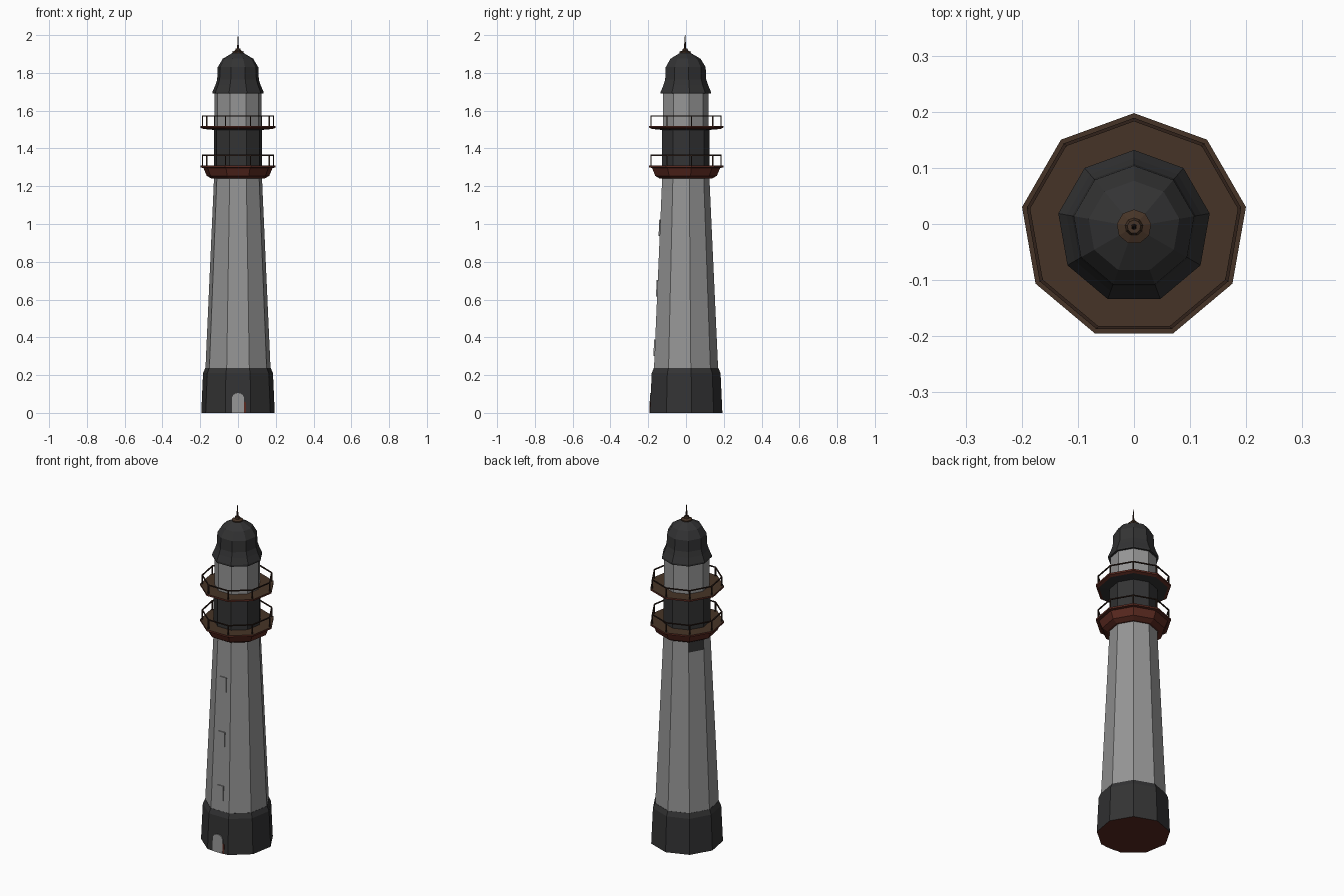
import bpy, bmesh, math
from mathutils import Vector

if "Cube" in bpy.data.objects:
    bpy.data.objects.remove(bpy.data.objects["Cube"])

N = 9          # sides of the tower
CY = -0.005    # axis offset so the bounding box is centred


def material(name, rgb):
    m = bpy.data.materials.new(name)
    m.diffuse_color = (*rgb, 1)
    m.use_nodes = True
    m.node_tree.nodes["Principled BSDF"].inputs["Base Color"].default_value = m.diffuse_color
    return m


GREY = material("pale grey", (0.30, 0.30, 0.30))
DARK = material("charcoal", (0.033, 0.033, 0.034))
RED = material("red brown", (0.10, 0.022, 0.014))
DECK = material("deck brown", (0.062, 0.034, 0.020))
RAIL = material("rail brown black", (0.03, 0.015, 0.01))


def finish(name, bm, mats, rule=None):
    bmesh.ops.recalc_face_normals(bm, faces=bm.faces[:])
    bm.normal_update()
    if rule:
        for f in bm.faces:
            f.material_index = rule(f)
    me = bpy.data.meshes.new(name)
    bm.to_mesh(me)
    bm.free()
    for m in mats:
        me.materials.append(m)
    ob = bpy.data.objects.new(name, me)
    bpy.context.collection.objects.link(ob)
    return ob


def corner(r, i, z, n=N):
    a = math.pi / 2 + 2 * math.pi * i / n
    return Vector((r * math.cos(a), CY + r * math.sin(a), z))


def lathe(name, profile, mats, rule=None, n=N):
    """Closed faceted body from (radius, height) pairs, bottom to top."""
    bm = bmesh.new()
    rings = [[bm.verts.new(corner(r, i, z, n)) for i in range(n)] for r, z in profile]
    for a, b in zip(rings, rings[1:]):
        for i in range(n):
            j = (i + 1) % n
            bm.faces.new((a[i], a[j], b[j], b[i]))
    bm.faces.new(rings[0])
    bm.faces.new(rings[-1])
    return finish(name, bm, mats, rule)


def wall_y(z):
    """Depth of the front wall at height z."""
    if z < 0.21:
        r = 0.1975 - 0.0095 * z / 0.21
    else:
        r = 0.175 - 0.046 * (z - 0.235) / 1.005
    return CY - r * math.cos(math.pi / N)


def plate(name, outline, mat, out=0.004):
    """Thin panel following the sloping front wall."""
    bm = bmesh.new()
    f = [bm.verts.new((x, wall_y(z) - out, z)) for x, z in outline]
    b = [bm.verts.new((x, wall_y(z) + 0.003, z)) for x, z in outline]
    bm.faces.new(f)
    bm.faces.new(b)
    for i in range(len(f)):
        j = (i + 1) % len(f)
        bm.faces.new((f[i], f[j], b[j], b[i]))
    finish(name, bm, [mat])


def bar(bm, p, q, t=0.003):
    """Square bar between two points."""
    d = (q - p).normalized()
    s = d.cross(Vector((0, 0, 1)) if abs(d.z) < 0.9 else Vector((1, 0, 0))).normalized() * t
    u = d.cross(s).normalized() * t
    ends = [[bm.verts.new(c + s * a + u * b) for a, b in ((1, 1), (-1, 1), (-1, -1), (1, -1))]
            for c in (p, q)]
    for e in ends:
        bm.faces.new(e)
    for i in range(4):
        j = (i + 1) % 4
        bm.faces.new((ends[0][i], ends[0][j], ends[1][j], ends[1][i]))


# Base plinth with red underside
lathe("base", [(0.1975, 0), (0.188, 0.21), (0.176, 0.238)], [DARK, RED],
      lambda f: 1 if f.normal.z < -0.5 else 0)


# Tapered tower, with one dark patch below the gallery on the rear left
def tower_rule(f):
    c = f.calc_center_median()
    ang = math.degrees(math.atan2(c.y - CY, c.x))
    return 1 if c.z > 1.18 and abs(ang - 150) < 5 and abs(f.normal.z) < 0.5 else 0


lathe("tower", [(0.175, 0.235), (0.132, 1.175), (0.129, 1.245)], [GREY, DARK], tower_rule)

# Lower gallery corbel and deck
lathe("lower_gallery", [(0.142, 1.24), (0.168, 1.255), (0.186, 1.297), (0.2026, 1.299), (0.2026, 1.309)],
      [RED, DECK], lambda f: 1 if f.normal.z > 0.9 else 0)
# Watch room
lathe("watch_room", [(0.13, 1.305), (0.13, 1.505)], [DARK])
# Upper gallery
lathe("upper_gallery", [(0.13, 1.498), (0.186, 1.503), (0.2026, 1.510), (0.2026, 1.520)],
      [RED, DECK, DARK],
      lambda f: 1 if f.normal.z > 0.9 else (2 if f.normal.z < -0.95 else 0))
# Lantern room and domed roof
lathe("lantern_room", [(0.125, 1.515), (0.125, 1.70)], [GREY])
lathe("roof", [(0.137, 1.69), (0.137, 1.70), (0.122, 1.735), (0.112, 1.765), (0.109, 1.83),
               (0.082, 1.875), (0.03, 1.905)], [DARK])
# Finial and spike
lathe("finial", [(0.029, 1.90), (0.031, 1.912), (0.016, 1.918), (0.012, 1.93)], [DECK])
lathe("spike", [(0.006, 1.92), (0.004, 1.96), (0.001, 2.0)], [RAIL], n=6)

# Railings: a post at each corner and a top rail
for name, z0, z1 in (("lower_railing", 1.305, 1.364), ("upper_railing", 1.517, 1.571)):
    bm = bmesh.new()
    for i in range(N):
        bar(bm, corner(0.191, i, z0), corner(0.191, i, z1))
        bar(bm, corner(0.191, i, z1), corner(0.191, i + 1, z1))
    finish(name, bm, [RAIL])

# Arched door with red edge strip
arch = [(0.032 * math.cos(math.pi * k / 8), 0.078 + 0.027 * math.sin(math.pi * k / 8)) for k in range(9)]
plate("door", [(-0.032, 0), (0.032, 0)] + arch, GREY)
plate("door_edge", [(0.032, 0), (0.042, 0), (0.042, 0.055), (0.032, 0.06)], RED, 0.003)

# Windows on the front wall
for k, z in enumerate((0.345, 0.66, 0.98)):
    plate(f"window_{k + 1}", [(-0.021, z - 0.043), (0.021, z - 0.043),
                              (0.021, z + 0.043), (-0.021, z + 0.043)], GREY, 0.006)
